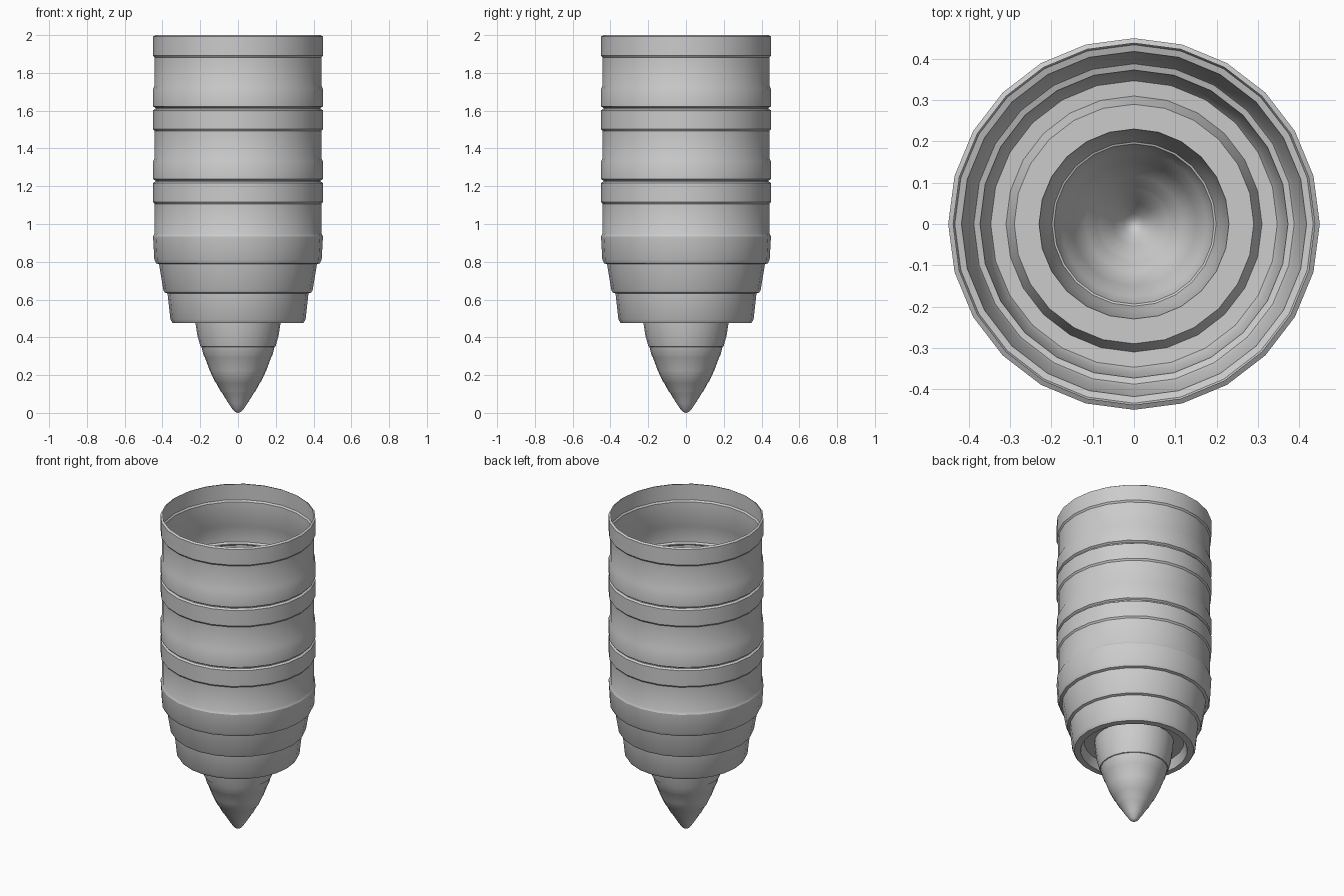
import bpy
import bmesh
from math import radians, tau
from mathutils import Matrix, Vector

SIDES = 24

default_cube = bpy.data.objects.get("Cube")
if default_cube:
    bpy.data.objects.remove(default_cube, do_unlink=True)


def lathe(name, profile):
    """Revolve (radius, height) points, listed top to bottom, into an open thin shell."""
    bm = bmesh.new()
    verts = [bm.verts.new((r, 0, z)) for r, z in profile]
    edges = [bm.edges.new(pair) for pair in zip(verts, verts[1:])]
    bmesh.ops.spin(bm, geom=verts + edges, cent=(0, 0, 0), axis=(0, 0, 1),
                   angle=tau, steps=SIDES, use_merge=False)
    bmesh.ops.remove_doubles(bm, verts=bm.verts, dist=0.0005)
    bmesh.ops.recalc_face_normals(bm, faces=bm.faces)
    # Face the shell outward
    side = max(bm.faces, key=lambda f: f.calc_area())
    centre = side.calc_center_median()
    if side.normal.dot(Vector((centre.x, centre.y, 0))) < 0:
        bmesh.ops.reverse_faces(bm, faces=bm.faces)
    mesh = bpy.data.meshes.new(name)
    bm.to_mesh(mesh)
    bm.free()
    obj = bpy.data.objects.new(name, mesh)
    bpy.context.collection.objects.link(obj)
    bpy.ops.object.select_all(action="DESELECT")
    obj.select_set(True)
    bpy.context.view_layer.objects.active = obj
    bpy.ops.object.shade_smooth_by_angle(angle=radians(35))
    return obj


RIM, WAIST, GROOVE = 0.45, 0.442, 0.438


def segment(top, bottom):
    """Raised band, shallow waist, raised band."""
    return [(GROOVE, top), (RIM, top - 0.008), (RIM, top - 0.108),
            (WAIST, top - 0.118), (WAIST, bottom + 0.118),
            (RIM, bottom + 0.1), (RIM, bottom + 0.008), (GROOVE, bottom)]


# Casing: two full ribbed segments and the start of the third
casing = segment(2.0, 1.615) + segment(1.61, 1.23)
casing += segment(1.225, 0.84)[:4] + [(WAIST, 0.95), (RIM, 0.935)]
lathe("casing", casing)

# Collar: three tapering tiers ending in a flat lip with a recess beneath
collar = [(RIM, 0.935), (0.443, 0.81), (0.434, 0.792), (0.418, 0.787),
          (0.395, 0.65), (0.388, 0.637), (0.373, 0.632),
          (0.358, 0.495), (0.347, 0.477), (0.31, 0.475),
          (0.29, 0.53), (0.23, 0.53)]
lathe("stepped_collar", collar)

# Hollow pointed nose
nose = [(0.23, 0.53), (0.225, 0.475), (0.215, 0.41), (0.199, 0.352),
        (0.194, 0.35), (0.181, 0.302), (0.176, 0.295), (0.15, 0.225),
        (0.122, 0.165), (0.116, 0.16), (0.091, 0.112), (0.084, 0.105),
        (0.05, 0.05), (0.025, 0.014), (0.012, 0.004), (0, 0)]
lathe("pointed_nose", nose)
